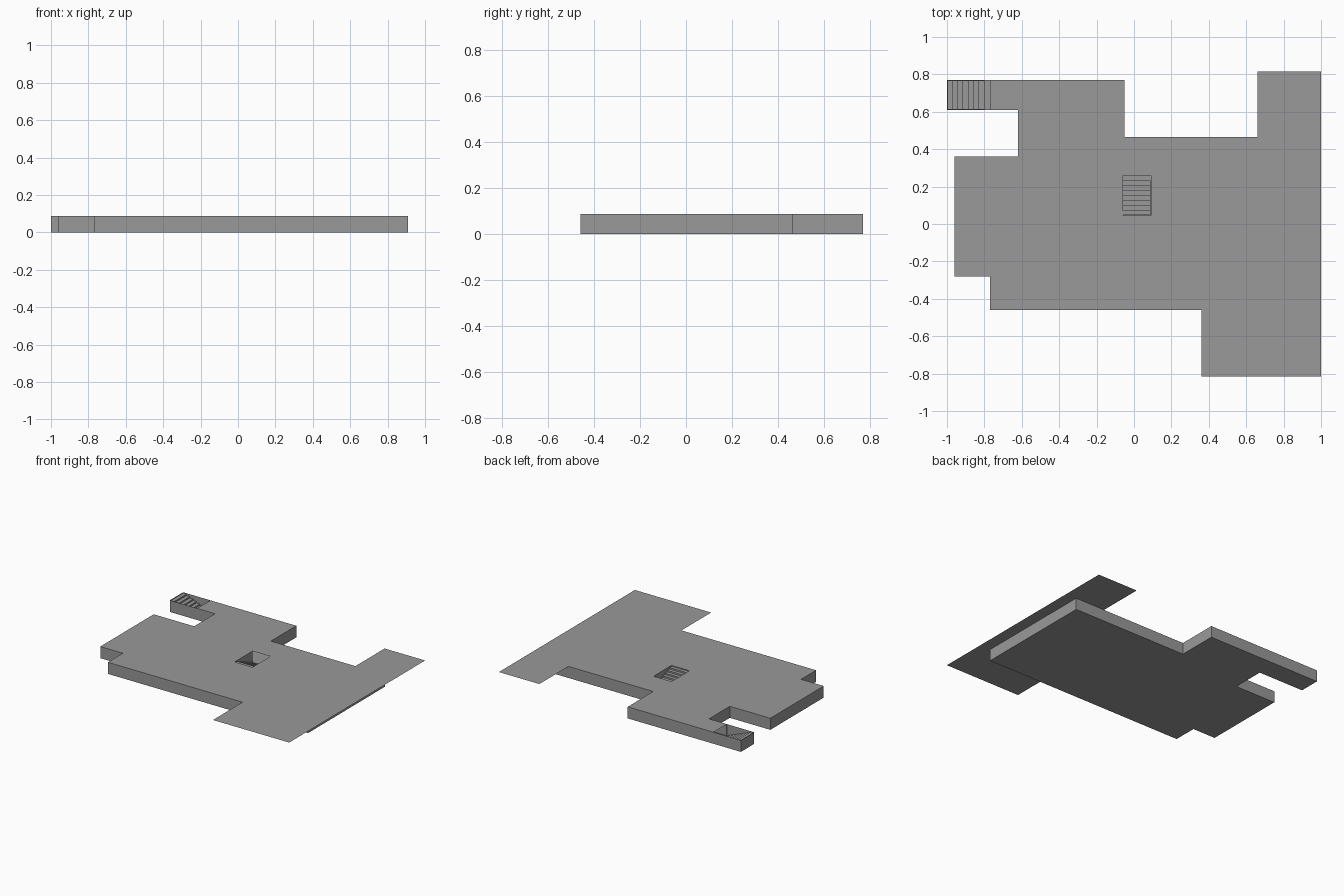
import bpy, bmesh

if "Cube" in bpy.data.objects:
    bpy.data.objects.remove(bpy.data.objects["Cube"])

TOP = 0.088      # ceiling level
LOW = 0.002      # just above the floor

grey = bpy.data.materials.new("concrete_grey")
grey.diffuse_color = (0.32, 0.32, 0.32, 1)
grey.use_nodes = True
grey.node_tree.nodes["Principled BSDF"].inputs["Base Color"].default_value = grey.diffuse_color


def make(name, bm):
    bmesh.ops.remove_doubles(bm, verts=bm.verts, dist=0.0002)
    me = bpy.data.meshes.new(name)
    bm.to_mesh(me)
    bm.free()
    me.materials.append(grey)
    ob = bpy.data.objects.new(name, me)
    bpy.context.collection.objects.link(ob)
    return ob


def face(bm, pts):
    return bm.faces.new([bm.verts.new(p) for p in pts])


def rect(bm, x0, x1, y0, y1, z):
    face(bm, [(x0, y0, z), (x1, y0, z), (x1, y1, z), (x0, y1, z)])


def wall(bm, a, b, z0, z1):
    face(bm, [(*a, z0), (*b, z0), (*b, z1), (*a, z1)])


# building outline, counter-clockwise
outline = [(-0.77, -0.46), (0.91, -0.46), (0.91, 0.465), (-0.05, 0.465),
           (-0.05, 0.77), (-1.0, 0.77), (-1.0, 0.61), (-0.62, 0.61),
           (-0.62, 0.36), (-0.96, 0.36), (-0.96, -0.28), (-0.77, -0.28)]

# outer walls and floor
bm = bmesh.new()
for a, b in zip(outline, outline[1:] + outline[:1]):
    wall(bm, a, b, 0, TOP)
make("outer_walls", bm)

bm = bmesh.new()
face(bm, [(x, y, 0) for x, y in reversed(outline)])
make("floor", bm)

# ceiling, leaving both stairwells open
bm = bmesh.new()
for r in [(-0.77, -0.05, 0.61, 0.77), (-0.62, -0.05, 0.36, 0.61),
          (-0.05, 0.36, 0.36, 0.465), (-0.96, -0.06, -0.28, 0.36),
          (-0.06, 0.09, 0.26, 0.36), (-0.06, 0.09, -0.28, 0.045),
          (0.09, 0.36, -0.28, 0.36), (-0.77, 0.36, -0.46, -0.28)]:
    rect(bm, *r, TOP)
make("ceiling", bm)

# thin ground slab overhanging the right side
bm = bmesh.new()
rect(bm, 0.36, 1.0, -0.815, 0.465, TOP)
rect(bm, 0.66, 1.0, 0.465, 0.815, TOP)
make("ground_slab", bm)

# inner partitions
bm = bmesh.new()
for a, b in [((-0.65, -0.24), (-0.65, -0.02)), ((-0.65, -0.02), (-0.15, -0.02)),
             ((0.1, -0.46), (0.1, -0.15)), ((0.1, -0.15), (0.36, -0.15)),
             ((-0.4, -0.25), (-0.4, -0.02)), ((-0.62, 0.36), (-0.2, 0.36)),
             ((-0.45, 0.6), (-0.05, 0.6)), ((-0.77, 0.61), (-0.77, 0.612))]:
    wall(bm, a, b, LOW, TOP - LOW)
make("partitions", bm)


# stairs: stepped profile along a run, extruded across the width
def stairs(name, place, run, width, steps=8):
    prof = [(0, LOW)]
    for i in range(steps):
        z = TOP * (1 - (i + 0.5) / steps)
        prof += [(run * i / steps, z), (run * (i + 1) / steps, z)]
    prof.append((run, LOW))
    bm = bmesh.new()
    f = face(bm, [(*place(s, 0), z) for s, z in prof])
    far = bmesh.ops.extrude_face_region(bm, geom=[f])["geom"]
    d = [q - p for p, q in zip(place(0, 0), place(0, width))]
    bmesh.ops.translate(bm, vec=(*d, 0),
                        verts=[g for g in far if isinstance(g, bmesh.types.BMVert)])
    bmesh.ops.recalc_face_normals(bm, faces=bm.faces)
    make(name, bm)


stairs("corner_stairs", lambda s, w: (-0.998 + s, 0.612 + w), 0.226, 0.156)
stairs("middle_stairs", lambda s, w: (-0.058 + w, 0.047 + s), 0.211, 0.146)

# walls around the middle stairwell
bm = bmesh.new()
wall(bm, (-0.06, 0.045), (-0.06, 0.26), LOW, TOP)
wall(bm, (0.09, 0.26), (0.09, 0.045), LOW, TOP)
wall(bm, (0.09, 0.045), (-0.06, 0.045), LOW, TOP)
make("stairwell_walls", bm)
